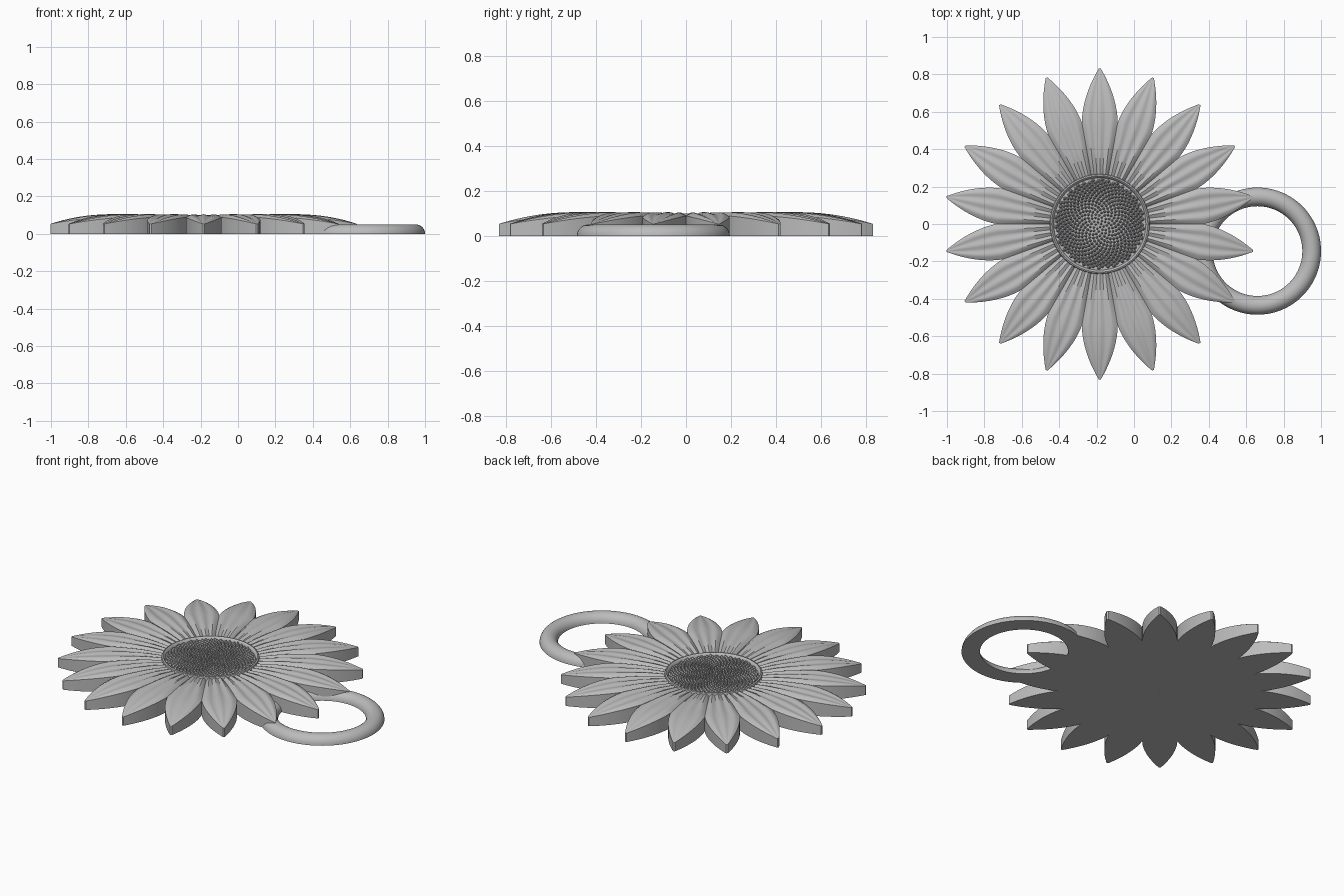
import bpy, bmesh, math
from mathutils import Matrix, Vector

old = bpy.data.objects.get("Cube")
if old:
    bpy.data.objects.remove(old, do_unlink=True)

CX = -0.183                      # flower centre
PETALS = 18
HALF = math.pi / PETALS
R_IN, R_GAP, R_TIP = 0.255, 0.55, 0.832

grey = bpy.data.materials.new("plain grey")
grey.diffuse_color = (0.5, 0.5, 0.5, 1)
grey.use_nodes = True
grey.node_tree.nodes["Principled BSDF"].inputs["Base Color"].default_value = (0.5, 0.5, 0.5, 1)


def finish(name, bm, location, angle=40):
    mesh = bpy.data.meshes.new(name)
    bmesh.ops.recalc_face_normals(bm, faces=bm.faces[:])
    bm.to_mesh(mesh)
    bm.free()
    mesh.materials.append(grey)
    ob = bpy.data.objects.new(name, mesh)
    ob.location = location
    bpy.context.collection.objects.link(ob)
    bpy.ops.object.select_all(action='DESELECT')
    ob.select_set(True)
    bpy.context.view_layer.objects.active = ob
    bpy.ops.object.shade_smooth_by_angle(angle=math.radians(angle))
    return ob


def lathe(profile, steps, closed):
    """Spin (radius, z) points around z."""
    bm = bmesh.new()
    rings = []
    for i in range(steps):
        a = 2 * math.pi * i / steps
        rings.append([bm.verts.new((r * math.cos(a), r * math.sin(a), z)) for r, z in profile])
    n = len(profile)
    for i in range(steps):
        a, b = rings[i], rings[(i + 1) % steps]
        for j in range(n if closed else n - 1):
            k = (j + 1) % n
            bm.faces.new((a[j], b[j], b[k], a[k]))
    return bm


def petal_height(r, u):
    rise = min(1, (r - R_IN) / 0.17)
    drop = max(0, (r - 0.5) / (R_TIP - 0.5))
    fade = 1 - drop ** 2
    z = 0.088 + 0.013 * math.sin(rise * math.pi / 2) - 0.048 * drop ** 2
    return z + fade * (0.004 * math.cos(3 * math.pi * u) - 0.008 * u ** 6)


def half_angle(r):
    if r <= R_GAP:
        return HALF
    t = (r - R_GAP) / (R_TIP - R_GAP)
    return (0.096 * (1 - t ** 1.8) + 0.005 * t) / r


# Petals: ribbed top, flat underside, upright walls where the petals part
INNER, OUTER, ACROSS = 9, 16, 18
radii = [R_IN + (R_GAP - R_IN) * i / INNER for i in range(INNER)]
radii += [R_GAP + (R_TIP - R_GAP) * i / OUTER for i in range(OUTER + 1)]
bm = bmesh.new()
for p in range(PETALS):
    mid = math.pi / 2 + 2 * HALF * p
    top, low = [], []
    for r in radii:
        row_t, row_l = [], []
        for j in range(ACROSS + 1):
            u = 2 * j / ACROSS - 1
            a = mid + u * half_angle(r)
            x, y = r * math.cos(a), r * math.sin(a)
            row_t.append(bm.verts.new((x, y, petal_height(r, u))))
            row_l.append(bm.verts.new((x, y, 0)))
        top.append(row_t)
        low.append(row_l)
    for i in range(len(radii) - 1):
        for j in range(ACROSS):
            for g in (top, low):
                bm.faces.new((g[i][j], g[i + 1][j], g[i + 1][j + 1], g[i][j + 1]))
        if i >= INNER:
            for j in (0, ACROSS):
                bm.faces.new((top[i][j], top[i + 1][j], low[i + 1][j], low[i][j]))
    for j in range(ACROSS):
        bm.faces.new((top[-1][j], top[-1][j + 1], low[-1][j + 1], low[-1][j]))
bmesh.ops.remove_doubles(bm, verts=bm.verts[:], dist=0.0001)
finish("petals", bm, (CX, 0, 0), 30)

# Flower centre: floor, raised rim and underside
centre = [(0.001, 0.08), (0.246, 0.08), (0.25, 0.095), (0.257, 0.1),
          (0.264, 0.097), (0.268, 0.085), (0.256, 0.0), (0.001, 0.0)]
finish("flower_centre", lathe(centre, 72, True), (CX, 0, 0))

# Seeds in a sunflower spiral
bm = bmesh.new()
SEEDS = 520
golden = math.pi * (3 - math.sqrt(5))
for k in range(SEEDS):
    r = 0.238 * math.sqrt((k + 0.5) / SEEDS)
    a = k * golden
    size = 0.006 + 0.005 * r / 0.238
    place = Matrix.Translation((r * math.cos(a), r * math.sin(a), 0.081))
    bmesh.ops.create_icosphere(bm, subdivisions=1, radius=1,
                               matrix=place @ Matrix.Diagonal((size, size, 0.018, 1)))
finish("seeds", bm, (CX, 0, 0), 30)

# Hanging ring: half-round section, flat underneath
ARC = 14
section = [(0.29 + 0.05 * math.cos(math.pi * i / ARC), 0.05 * math.sin(math.pi * i / ARC))
           for i in range(ARC + 1)]
finish("hanging_ring", lathe(section, 80, True), (0.66, -0.145, 0))
